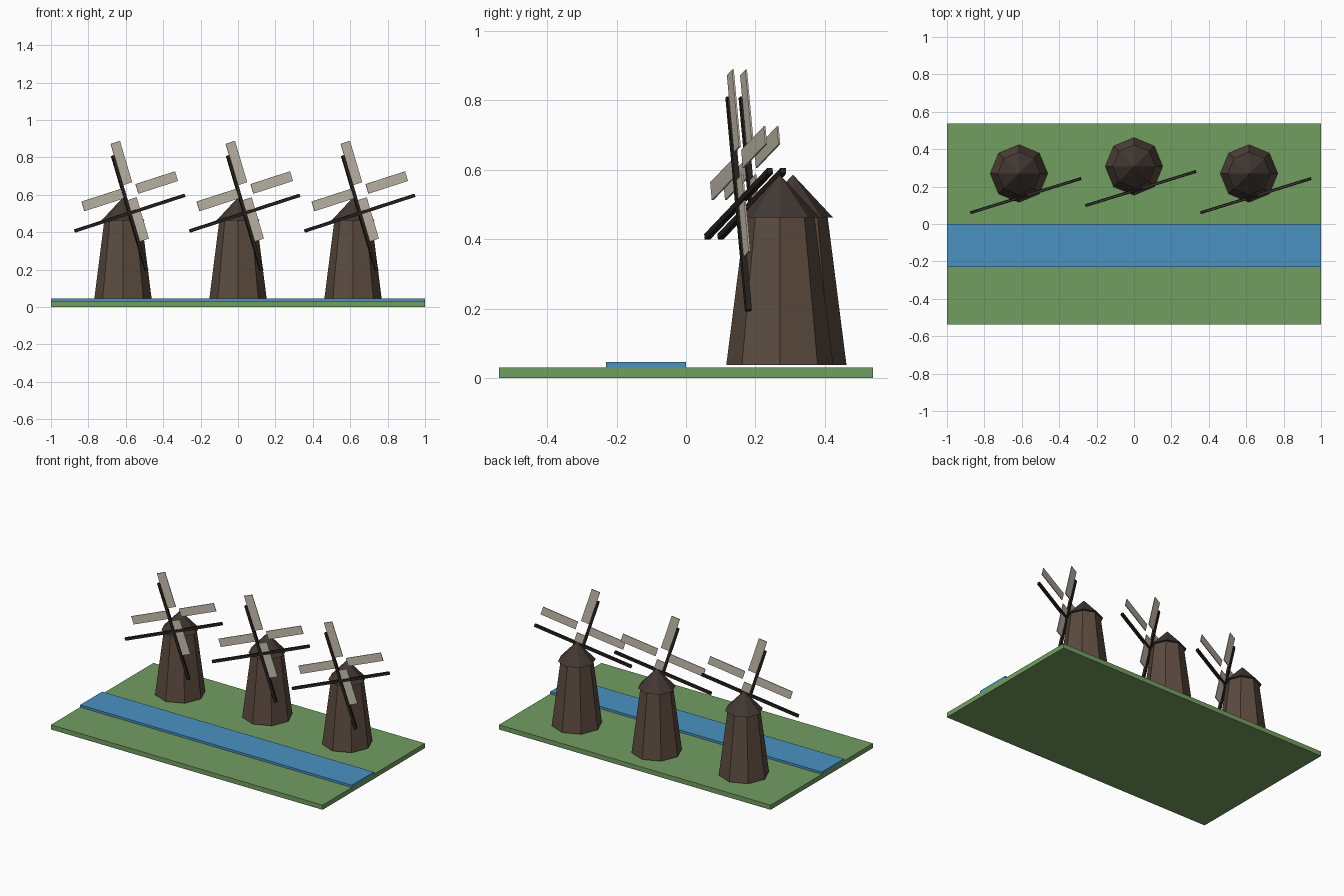
import bpy
from math import pi
from mathutils import Matrix, Vector

if "Cube" in bpy.data.objects:
    bpy.data.objects.remove(bpy.data.objects["Cube"])


def material(name, rgb):
    m = bpy.data.materials.new(name)
    m.diffuse_color = (*rgb, 1)
    m.use_nodes = True
    m.node_tree.nodes["Principled BSDF"].inputs["Base Color"].default_value = m.diffuse_color
    return m


GRASS = material("grass", (0.17, 0.34, 0.12))
WATER = material("water", (0.07, 0.29, 0.54))
WOOD = material("brown_wood", (0.105, 0.07, 0.05))
ROOF = material("dark_roof", (0.055, 0.04, 0.033))
SPAR = material("spar_wood", (0.02, 0.016, 0.013))
CANVAS = material("canvas", (0.56, 0.51, 0.42))


def box(name, size, matrix, mat):
    bpy.ops.mesh.primitive_cube_add(size=1)
    ob = bpy.context.object
    ob.name = name
    ob.data.transform(Matrix.Diagonal((*size, 1)))
    ob.matrix_world = matrix
    ob.data.materials.append(mat)
    return ob


def octagon(name, r1, r2, z1, z2, x, y, mat):
    bpy.ops.mesh.primitive_cone_add(vertices=8, radius1=r1, radius2=r2,
                                    depth=z2 - z1, location=(x, y, (z1 + z2) / 2))
    ob = bpy.context.object
    ob.name = name
    ob.data.materials.append(mat)
    return ob


# Ground slab and canal
box("ground", (2, 1.077, 0.031), Matrix.Translation((0, 0, 0.0155)), GRASS)
box("canal", (2, 0.231, 0.016), Matrix.Translation((0, -0.1155, 0.038)), WATER)


def windmill(tag, x, y):
    # Tapered tower and pointed cap
    octagon(tag + "_tower", 0.154, 0.1, 0.0385, 0.4625, x, y, WOOD)
    octagon(tag + "_cap", 0.1154, 0, 0.4625, 0.586, x, y, ROOF)

    # Wheel plane: turned about z, then spun about its own axis
    turn = Matrix.Rotation(0.3, 4, 'Z') @ Matrix.Rotation(-0.3, 4, 'Y')
    hub = Vector((x + 0.036, y - 0.1185, 0.502))
    sail_centre = hub + Vector((0, 0, 0.117))

    # Two crossed spars
    for i in range(2):
        rot = turn @ Matrix.Rotation(i * pi / 2, 4, 'Y')
        box(f"{tag}_spar_{i + 1}", (0.643, 0.016, 0.017),
            Matrix.Translation(hub) @ rot, SPAR)

    # Four sail panels, set above the spars
    for i in range(4):
        rot = turn @ Matrix.Rotation(i * pi / 2, 4, 'Y')
        box(f"{tag}_sail_{i + 1}", (0.231, 0.005, 0.054),
            Matrix.Translation(sail_centre) @ rot @ Matrix.Translation((0.158, 0, 0)),
            CANVAS)


for tag, x, y in (("left_mill", -0.615, 0.27), ("middle_mill", 0, 0.308),
                  ("right_mill", 0.615, 0.27)):
    windmill(tag, x, y)
